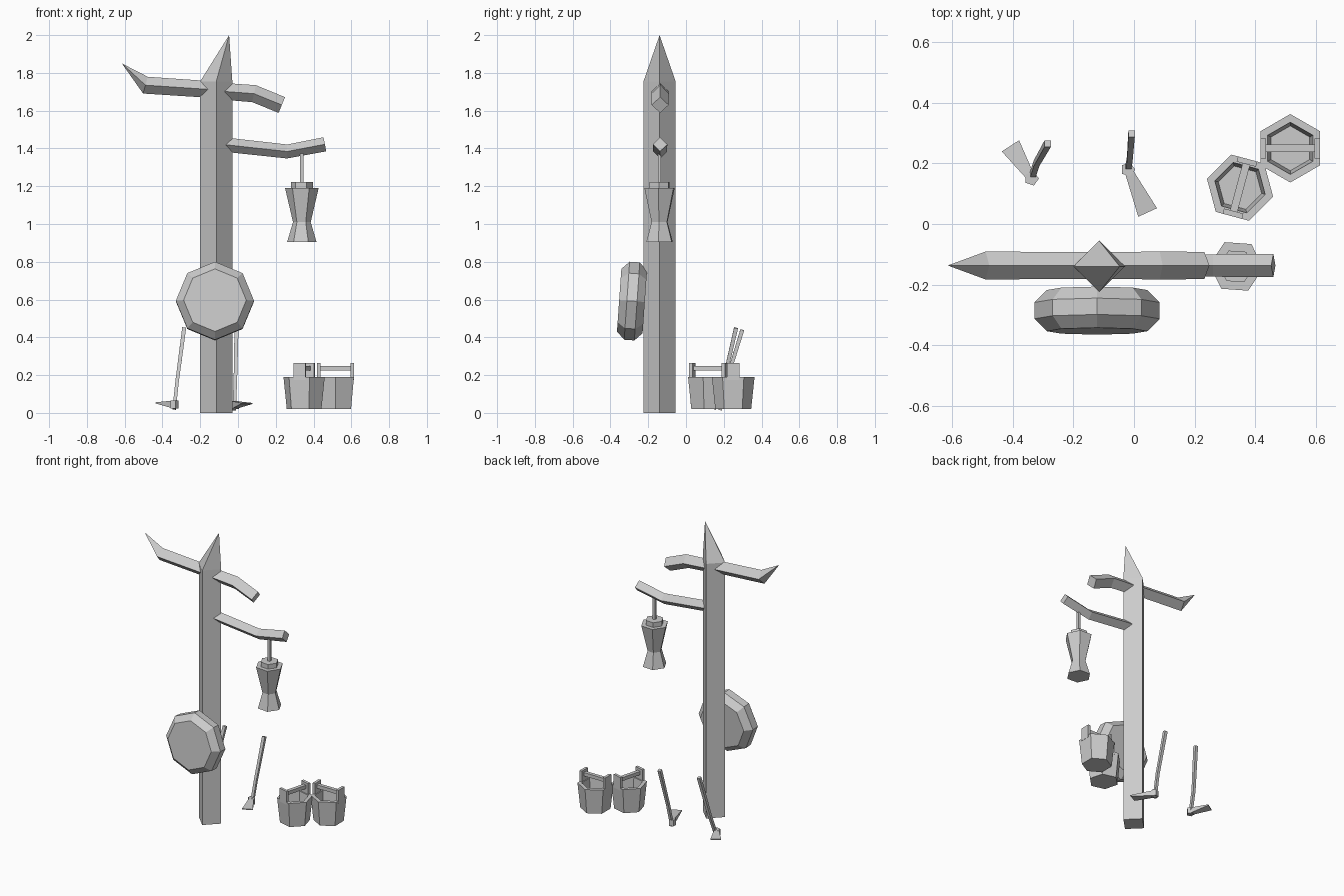
import bpy, bmesh
from math import sin, cos, pi, radians
from mathutils import Vector, Matrix

cube = bpy.data.objects.get("Cube")
if cube:
    bpy.data.objects.remove(cube, do_unlink=True)

grey = bpy.data.materials.new("plain grey")
grey.use_nodes = True
COLOUR = (0.6, 0.6, 0.6, 1)
grey.diffuse_color = COLOUR
grey.node_tree.nodes["Principled BSDF"].inputs["Base Color"].default_value = COLOUR


def finish(name, bm, matrix=None):
    """Turn a bmesh into a flat shaded object."""
    bmesh.ops.remove_doubles(bm, verts=bm.verts, dist=0.0005)
    bmesh.ops.recalc_face_normals(bm, faces=bm.faces)
    if matrix:
        bm.transform(matrix)
    mesh = bpy.data.meshes.new(name)
    bm.to_mesh(mesh)
    bm.free()
    mesh.materials.append(grey)
    obj = bpy.data.objects.new(name, mesh)
    bpy.context.collection.objects.link(obj)
    return obj


def loft(name, path, radii, sides, axis=None, ref=(0, 1, 0), turn=0):
    """Sweep a regular polygon along a path; axis fixes the ring direction."""
    bm = bmesh.new()
    pts = [Vector(p) for p in path]
    rings = []
    for i, (p, r) in enumerate(zip(pts, radii)):
        if axis:
            t = Vector(axis).normalized()
        else:
            t = (pts[min(i + 1, len(pts) - 1)] - pts[max(i - 1, 0)]).normalized()
        u = Vector(ref).cross(t).normalized()
        v = t.cross(u)
        angles = [radians(turn) + 2 * pi * k / sides for k in range(sides)]
        rings.append([bm.verts.new(p + (u * cos(a) + v * sin(a)) * r) for a in angles])
    for a, b in zip(rings, rings[1:]):
        for k in range(sides):
            n = (k + 1) % sides
            bm.faces.new((a[k], a[n], b[n], b[k]))
    for ring, r in ((rings[0], radii[0]), (rings[-1], radii[-1])):
        if r > 0:
            bm.faces.new(ring)
    return finish(name, bm)


def turned(name, x, y, profile, sides, turn=0):
    """Upright faceted part from (height, radius) pairs."""
    return loft(name, [(x, y, z) for z, r in profile], [r for z, r in profile],
                sides, axis=(0, 0, 1), turn=turn)


def box(name, centre, size, matrix):
    bm = bmesh.new()
    bmesh.ops.create_cube(bm, size=1)
    bm.transform(Matrix.Translation(centre) @ Matrix.Diagonal((*size, 1)))
    return finish(name, bm, matrix)


# Post with a leaning point
PX, PY = -0.115, -0.14
loft("post", [(PX, PY, 0), (PX, PY, 1.755), (-0.047, PY, 2.0)],
     [0.085, 0.085, 0], 4, axis=(0, 0, 1))

# Branches
branches = {
    "upper_right_branch": ([(PX, 1.71), (-0.49, 1.735), (-0.615, 1.85)], [0.044, 0.046, 0]),
    "upper_left_branch": ([(PX, 1.705), (0.085, 1.69), (0.232, 1.63)], [0.044, 0.046, 0.045]),
    "lantern_branch": ([(PX, 1.425), (0.26, 1.384), (0.46, 1.422)], [0.038, 0.037, 0.038]),
}
for name, (path, radii) in branches.items():
    loft(name, [(x, -0.137, z) for x, z in path], radii, 4)

# Hanging lantern
LX, LY = 0.338, -0.14
turned("lantern_cord", LX, LY, [(1.2, 0.012), (1.39, 0.012)], 4, turn=45)
turned("lantern_cap", LX, LY, [(1.18, 0.058), (1.222, 0.058)], 6, turn=-4)
turned("lantern_body", LX, LY,
       [(0.905, 0.078), (1.01, 0.047), (1.19, 0.089)], 6, turn=-4)

# Round drum leaning on the post
lean = Vector((0, -cos(radians(4)), sin(radians(4))))
hub = Vector((-0.122, -0.286, 0.592))
drum = [(-0.068, 0.166), (-0.027, 0.207), (0.027, 0.207), (0.068, 0.166)]
loft("drum", [hub + lean * d for d, r in drum], [r for d, r in drum], 8,
     axis=lean, ref=(0, 0, 1))


# Buckets: hollow tub, two ears and a grip bar
def bucket(prefix, x, y, turn):
    turned(prefix + "_tub", x, y,
           [(0.02, 0.095), (0.19, 0.113), (0.19, 0.086), (0.06, 0.074)], 6, turn=turn + 30)
    place = Matrix.Translation((x, y, 0)) @ Matrix.Rotation(radians(turn), 4, 'Z')
    for side, label in ((-1, "_ear_a"), (1, "_ear_b")):
        box(prefix + label, (side * 0.089, 0, 0.22), (0.018, 0.066, 0.09), place)
    box(prefix + "_grip", (0, 0, 0.236), (0.18, 0.025, 0.024), place)


bucket("back_bucket", 0.516, 0.25, 0)
bucket("front_bucket", 0.35, 0.12, 75)


# Hoes: bent handle, socket and flared wedge blade
def hoe(prefix, path, tip, z):
    loft(prefix + "_handle", path, [0.013, 0.013, 0.015], 4, turn=45)
    x, y = path[0][:2]
    turned(prefix + "_socket", x, y, [(z - 0.022, 0.024), (z + 0.02, 0.024)], 5)
    reach = Vector((tip[0] - x, tip[1] - y, 0))
    bm = bmesh.new()
    bmesh.ops.create_cube(bm, size=2)
    for v in bm.verts:
        if v.co.x > 0:
            v.co = (reach.length, v.co.y * 0.034, v.co.z * 0.003 + 0.008)
        else:
            v.co = (0, v.co.y * 0.013, v.co.z * 0.02)
    spin = Vector((1, 0)).angle_signed(reach.xy)
    finish(prefix + "_blade", bm,
           Matrix.Translation((x, y, z)) @ Matrix.Rotation(-spin, 4, 'Z'))


hoe("right_hoe", [(-0.338, 0.15, 0.02), (-0.322, 0.2, 0.17), (-0.285, 0.265, 0.45)],
    (-0.408, 0.258), 0.045)
hoe("left_hoe", [(-0.02, 0.18, 0.015), (-0.014, 0.215, 0.17), (-0.008, 0.298, 0.44)],
    (0.045, 0.038), 0.042)
